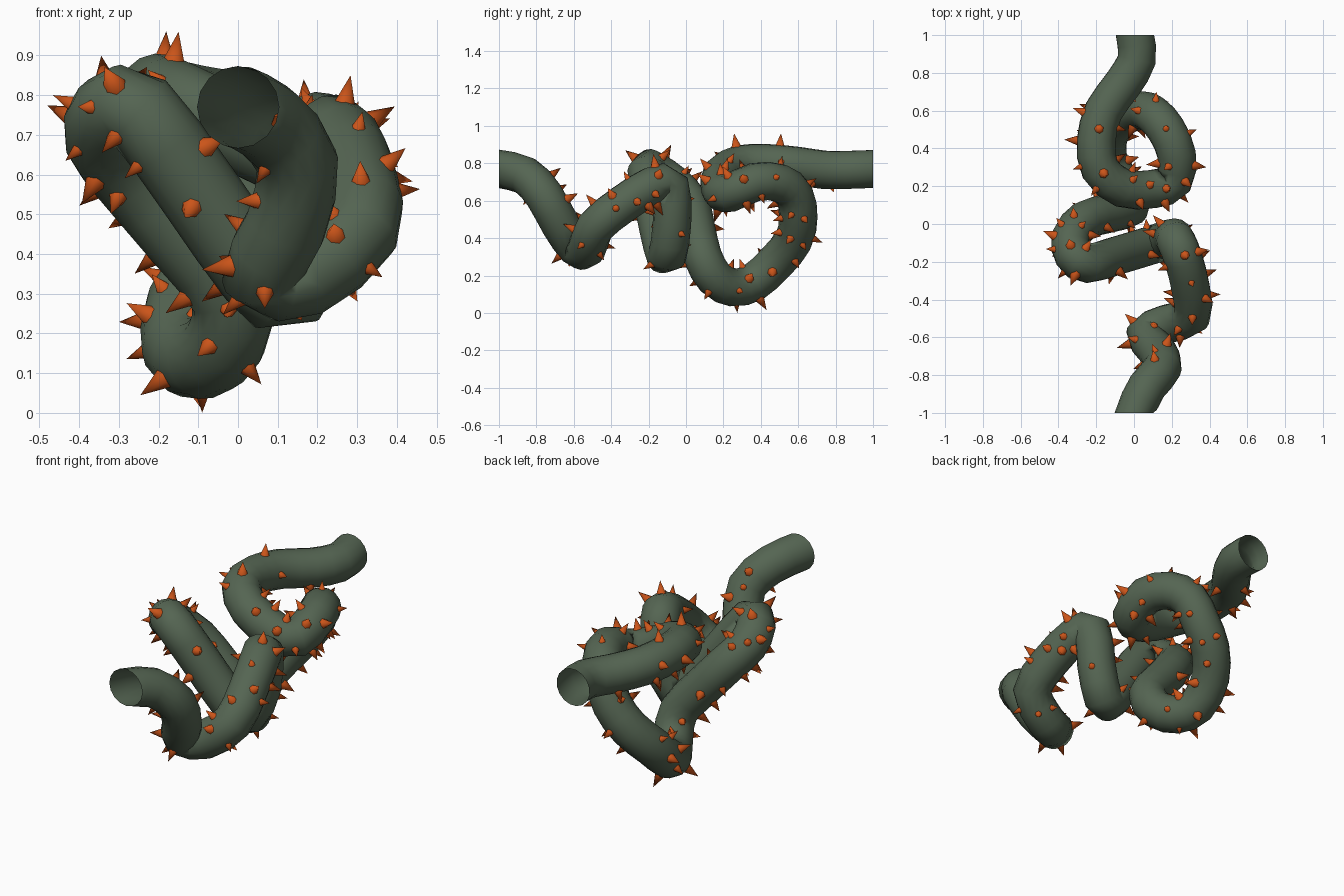
import bpy, bmesh, math, random
from mathutils import Vector, Matrix

if "Cube" in bpy.data.objects:
    bpy.data.objects.remove(bpy.data.objects["Cube"])

random.seed(11)
R, SIDES = 0.103, 16

# Centre line of the vine, front end to back end
PATH = [Vector(p) for p in (
    (0, -1, .77), (.07, -.86, .735), (.15, -.76, .63), (.12, -.67, .47),
    (.06, -.585, .35), (.17, -.53, .345), (.305, -.485, .46), (.3, -.34, .58),
    (.26, -.18, .68), (.22, -.085, .68), (.2, -.075, .48), (.13, -.1, .305),
    (.05, -.125, .35), (-.1, -.17, .56), (-.25, -.21, .76), (-.32, -.165, .755),
    (-.335, -.07, .69), (-.26, .02, .59), (-.14, .055, .45), (-.02, .09, .30),
    (-.03, .155, .185), (-.09, .25, .137), (-.14, .36, .163), (-.13, .48, .27),
    (-.05, .575, .39), (.04, .6, .51), (.1, .58, .63), (.17, .50, .695),
    (.225, .37, .70), (.21, .23, .64), (.1, .185, .66), (-.06, .19, .74),
    (-.18, .29, .795), (-.2, .44, .80), (-.16, .60, .785), (-.06, .74, .765),
    (.015, .87, .765), (.005, 1, .77))]


def smooth_path(pts, n):
    """Sample a smooth curve through the points."""
    out = []
    for i in range(len(pts) - 1):
        a, b, c, d = (pts[max(0, min(len(pts) - 1, i + k))] for k in (-1, 0, 1, 2))
        for s in range(n):
            t = s / n
            out.append(.5 * (2 * b + (c - a) * t + (2 * a - 5 * b + 4 * c - d) * t * t
                             + (3 * b - a - 3 * c + d) * t ** 3))
    return out + [pts[-1]]


def material(name, color):
    m = bpy.data.materials.new(name)
    m.diffuse_color = color
    m.use_nodes = True
    m.node_tree.nodes["Principled BSDF"].inputs["Base Color"].default_value = m.diffuse_color
    return m


def finish(bm, name, mat):
    me = bpy.data.meshes.new(name)
    bm.to_mesh(me)
    bm.free()
    for p in me.polygons:
        p.use_smooth = True
    ob = bpy.data.objects.new(name, me)
    bpy.context.collection.objects.link(ob)
    me.materials.append(mat)
    return ob


# Frames carried along the path without twist
line = smooth_path(PATH, 2)
frames, u = [], Vector((0, 0, 1))
for i, p in enumerate(line):
    t = (line[min(i + 1, len(line) - 1)] - line[max(i - 1, 0)]).normalized()
    if i in (0, len(line) - 1):
        t = Vector((0, 1, 0))
    u = (u - t * u.dot(t)).normalized()
    frames.append((p, u.copy(), t.cross(u)))

# Vine: open-ended tube
bm = bmesh.new()
rings = []
for p, u, v in frames:
    rings.append([bm.verts.new(p + R * (u * math.cos(a) + v * math.sin(a)))
                  for a in (2 * math.pi * k / SIDES for k in range(SIDES))])
for r0, r1 in zip(rings, rings[1:]):
    for k in range(SIDES):
        j = (k + 1) % SIDES
        bm.faces.new((r0[k], r0[j], r1[j], r1[k]))
bmesh.ops.recalc_face_normals(bm, faces=bm.faces)
finish(bm, "vine", material("vine_green", (.09, .13, .085, 1)))

# Thorns scattered over the vine, one fixed thorn touching the ground
bm = bmesh.new()


def thorn(base, normal, size):
    rot = normal.to_track_quat('Z', 'Y').to_matrix().to_4x4()
    h = .075 * size
    bmesh.ops.create_cone(bm, segments=7, cap_ends=True, radius1=.028 * size, radius2=0,
                          depth=h, matrix=Matrix.Translation(base + normal * (h / 2 - .012)) @ rot)


bases = [Vector((-.09, .27, .041))]
thorn(bases[0], Vector((0, .1, -1)).normalized(), .7)
for _ in range(6000):
    if len(bases) > 125:
        break
    f = random.uniform(2, len(frames) - 5)
    i, w = int(f), f % 1
    a = random.uniform(0, 2 * math.pi)
    (p0, u0, v0), (p1, u1, v1) = frames[i], frames[i + 1]
    p = p0.lerp(p1, w)
    n = (u0.lerp(u1, w) * math.cos(a) + v0.lerp(v1, w) * math.sin(a)).normalized()
    base = p + n * R * .98
    # keep thorns apart, out of the folds and above the ground
    if (base + n * .07).z < 0 or any((base + n * .02 - q).length < R * .98 for q in line):
        continue
    if any((base - b).length < .065 for b in bases):
        continue
    thorn(base, n, random.uniform(.75, 1.1))
    bases.append(base)
thorns = finish(bm, "thorns", material("thorn_orange", (.6, .09, .01, 1)))
bpy.context.view_layer.objects.active = thorns
thorns.select_set(True)
bpy.ops.object.shade_smooth_by_angle(angle=math.radians(60))
